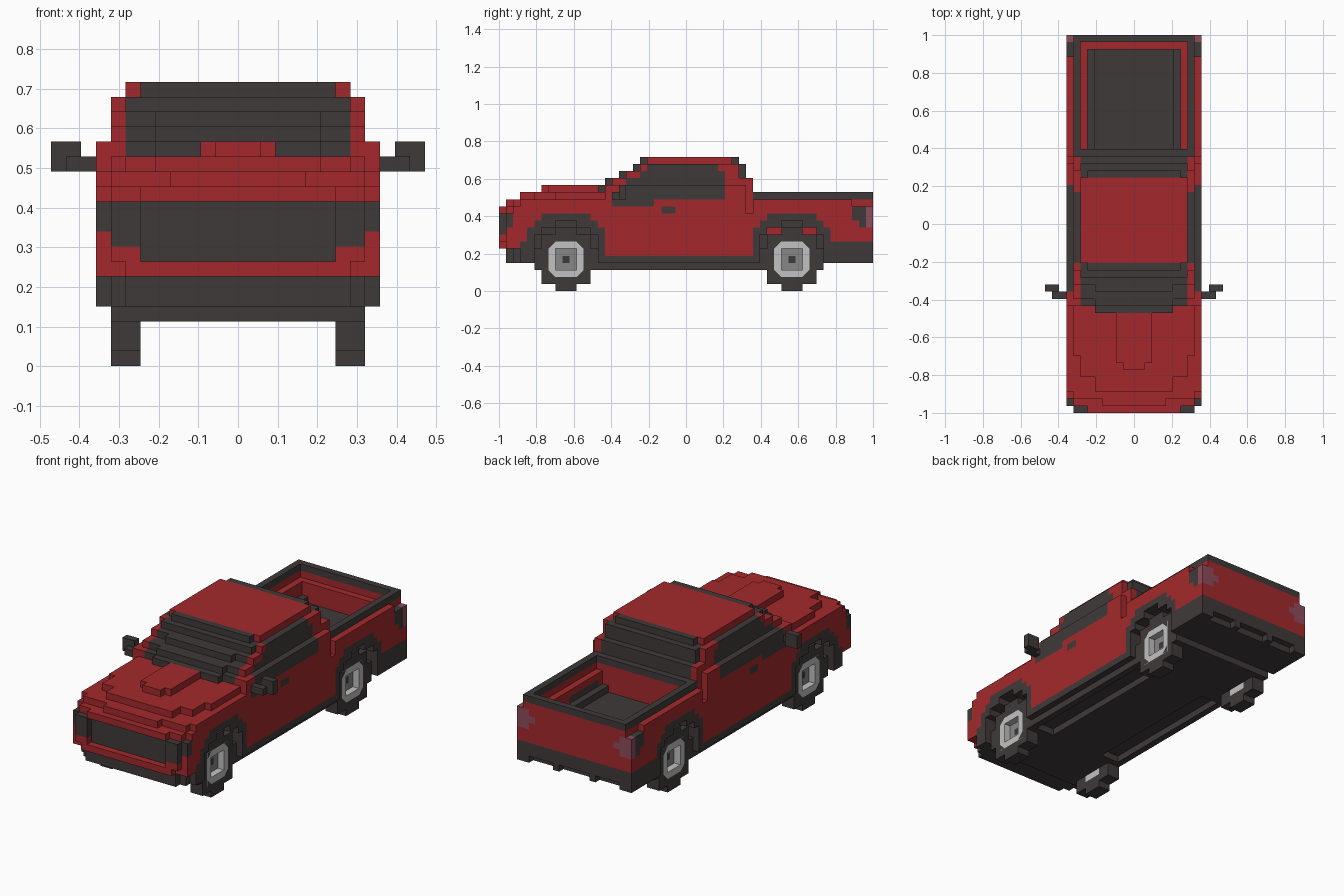
import bpy, bmesh, math

if "Cube" in bpy.data.objects:
    bpy.data.objects.remove(bpy.data.objects["Cube"])

V = 2 / 53                      # block size
COLOURS = {
    "red_paint": (0.37, 0.022, 0.025),
    "charcoal": (0.051, 0.042, 0.042),
    "light_metal": (0.54, 0.54, 0.54),
    "grey_metal": (0.25, 0.245, 0.245),
    "tail_lamp": (0.27, 0.07, 0.105),
}
RED, DARK, LIGHT, GREY, LAMP = COLOURS
MATS = {}
for name, rgb in COLOURS.items():
    m = bpy.data.materials.new(name)
    m.use_nodes = True
    m.diffuse_color = (*rgb, 1)
    m.node_tree.nodes["Principled BSDF"].inputs["Base Color"].default_value = (*rgb, 1)
    MATS[name] = m

cells = {}                      # block position -> (part, colour)


def fill(part, col, xa, xb, y0, y1, z0, z1):
    """Mirrored box of blocks: |x| from xa to xb, y0 <= y < y1, z0 <= z < z1."""
    for x in range(xa, xb + 1):
        for y in range(y0, y1):
            for z in range(z0, z1):
                for s in (x, -x):
                    if part:
                        cells[s, y, z] = (part, col)
                    else:
                        cells.pop((s, y, z), None)


def carve(*box):
    fill(None, None, *box)


def disc(part, col, xa, xb, cy, radius, zmin=0, reach=9):
    """Mirrored blocky disc around a wheel centre."""
    for y in range(cy - reach, cy + reach + 1):
        for z in range(zmin, 14):
            if math.hypot(y - cy, z - 4) < radius:
                fill(part, col, xa, xb, y, y + 1, z, z + 1)


def add_object(name, bm, colours):
    mesh = bpy.data.meshes.new(name)
    bm.to_mesh(mesh)
    bm.free()
    for col in colours:
        mesh.materials.append(MATS[col])
    bpy.context.collection.objects.link(bpy.data.objects.new(name, mesh))


# Chassis with recessed channels, and lower body
fill("chassis", DARK, 0, 8, 5, 46, 3, 4)
carve(5, 7, 14, 36, 3, 4)
fill("body", RED, 0, 9, 1, 53, 5, 12)
fill("body", RED, 0, 8, 0, 1, 6, 11)
fill("body", RED, 0, 6, 0, 1, 11, 12)
fill("body", RED, 0, 9, 15, 53, 12, 13)
carve(9, 9, 1, 2, 11, 12)
fill("chassis", DARK, 0, 9, 1, 53, 4, 5)

# Stepped hood
fill("hood", RED, 0, 4, 1, 2, 12, 13)
fill("hood", RED, 0, 8, 2, 3, 12, 13)
fill("hood", RED, 0, 9, 3, 15, 12, 13)
fill("hood", RED, 0, 5, 3, 5, 13, 14)
fill("hood", RED, 0, 7, 5, 8, 13, 14)
fill("hood", RED, 0, 8, 8, 16, 13, 14)
fill("hood", RED, 0, 1, 6, 7, 14, 15)
fill("hood", RED, 0, 2, 7, 14, 14, 15)

# Front end: recessed grille, wrapped headlights, bumper with stepped corners
carve(0, 6, 0, 1, 7, 11)
fill("grille", DARK, 0, 6, 1, 2, 7, 11)
fill("headlight", DARK, 7, 8, 0, 2, 9, 11)
fill("headlight", DARK, 9, 9, 1, 2, 9, 11)
fill("headlight", DARK, 7, 8, 0, 1, 8, 9)
fill("front_bumper", DARK, 0, 9, 1, 4, 4, 6)
fill("front_bumper", DARK, 9, 9, 3, 5, 4, 7)
carve(8, 8, 0, 1, 6, 7)
carve(8, 9, 1, 2, 4, 6)
carve(9, 9, 2, 3, 4, 6)

# Cab in layers: z, half width, first y, last y, side window start and end
for z, hw, y0, y1, w0, w1 in (
        (13, 9, 14, 36, 16, 32), (14, 9, 14, 36, 17, 32), (15, 8, 15, 36, 18, 32),
        (16, 8, 17, 35, 20, 32), (17, 8, 19, 35, 21, 31), (18, 7, 20, 34, 0, 0)):
    back = y1 if z < 16 else y1 - 1
    fill("cab", RED, 0, hw, y0 + 1, back, z, z + 1)
    glass, depth = (6, 1) if z == 18 else (7, 2)
    if 13 < z < 17:             # centre of the windshield bows forward
        fill("windshield", DARK, 0, 7, y0 + 1, y0 + 4, z, z + 1)
        fill("windshield", DARK, 0, 5, y0, y0 + 1, z, z + 1)
    elif z > 16:
        fill("windshield", DARK, 0, glass, y0, y0 + depth, z, z + 1)
    fill("rear_window", DARK, 0, glass, y1 - depth, y1, z, z + 1)
    fill("side_window", DARK, hw, hw, w0, w1, z, z + 1)
fill("side_window", DARK, 9, 9, 16, 22, 12, 13)
fill("door_handle", DARK, 9, 9, 23, 25, 11, 12)
carve(9, 9, 35, 36, 11, 15)     # gap between cab and bed

# Cargo bed: ledge, well, floor and dark rails
carve(0, 7, 37, 52, 12, 14)
carve(0, 6, 37, 51, 9, 14)
fill("bed_floor", DARK, 0, 6, 37, 51, 8, 9)
fill("bed_floor", DARK, 6, 6, 37, 51, 9, 10)
fill("bed_rail", DARK, 8, 8, 36, 53, 13, 14)
fill("bed_rail", DARK, 0, 8, 36, 37, 13, 14)
fill("bed_rail", DARK, 0, 8, 52, 53, 13, 14)

# Rear bumper with two brackets, and tail lights under notched corners
fill("rear_bumper", DARK, 0, 9, 45, 53, 4, 7)
carve(0, 7, 52, 53, 4, 5)
fill("rear_bumper", DARK, 3, 3, 52, 53, 4, 5)
carve(9, 9, 50, 53, 12, 13)
fill("tail_light", LAMP, 8, 9, 52, 53, 9, 12)
fill("tail_light", LAMP, 7, 7, 52, 53, 10, 11)
fill("tail_light_trim", DARK, 9, 9, 50, 52, 10, 12)
fill("tail_light_trim", DARK, 9, 9, 51, 52, 9, 10)

# Arches and wheels
bm = bmesh.new()
for end, cy in (("front", 9), ("rear", 41)):
    disc(end + "_arch", DARK, 7, 9, cy, 6.75, 4, 5)
    disc(None, None, 8, 9, cy, 5.2, 0, 4)
    if end == "rear":
        fill("body", RED, 7, 7, cy - 4, cy + 4, 8, 9)
    disc(end + "_tyre", DARK, 7, 8, cy, 4.3)
    disc(end + "_rim", LIGHT, 7, 7, cy, 2.6)
    disc(end + "_rim", LIGHT, 8, 8, cy, 2.9)
    carve(8, 8, cy - 1, cy + 2, 3, 6)
    fill(end + "_rim", GREY, 7, 7, cy - 1, cy + 2, 3, 6)
    fill(end + "_hub", DARK, 7, 7, cy, cy + 1, 4, 5)
    # Thin dark triangles that bevel the four rim corners
    for side in (-1, 1):
        for a in (-1, 1):
            for b in (-1, 1):
                tri = [bm.verts.new((side * (8.5 * V + 0.002),
                                     (cy + 0.5 + a * p) * V - 1, (4.5 + b * q) * V))
                       for p, q in ((2.5, 2.5), (1.5, 2.5), (2.5, 1.5))]
                bm.faces.new(tri if side * a * b > 0 else tri[::-1])
add_object("rim_corners", bm, [DARK])

# Door mirrors
fill("mirror", DARK, 10, 11, 16, 17, 13, 14)
fill("mirror", DARK, 11, 12, 17, 18, 13, 15)

# Collect exposed block sides, grouped by part, colour and plane
groups = {}
for c, (part, col) in cells.items():
    for axis in range(3):
        for sign in (0, 1):
            n = list(c)
            n[axis] += 1 if sign else -1
            if tuple(n) not in cells:
                key = (axis, sign, c[axis] + sign, col)
                uv = (c[(axis + 1) % 3], c[(axis + 2) % 3])
                groups.setdefault(part, {}).setdefault(key, set()).add(uv)

# Merge the sides into large rectangles and make one object per part
for part, planes in groups.items():
    bm = bmesh.new()
    verts, slots = {}, []

    def vert(axis, d, u, v):
        p = [0, 0, 0]
        p[axis], p[(axis + 1) % 3], p[(axis + 2) % 3] = d, u, v
        p = tuple(p)
        if p not in verts:
            verts[p] = bm.verts.new(((p[0] - 0.5) * V, p[1] * V - 1, p[2] * V))
        return verts[p]

    for (axis, sign, d, col), open_set in planes.items():
        if col not in slots:
            slots.append(col)
        while open_set:
            u0, v0 = min(open_set)
            u1, v1 = u0 + 1, v0 + 1
            while (u0, v1) in open_set:
                v1 += 1
            while all((u1, v) in open_set for v in range(v0, v1)):
                u1 += 1
            open_set -= {(u, v) for u in range(u0, u1) for v in range(v0, v1)}
            quad = [vert(axis, d, *q) for q in ((u0, v0), (u1, v0), (u1, v1), (u0, v1))]
            face = bm.faces.new(quad if sign else quad[::-1])
            face.material_index = slots.index(col)
    add_object(part, bm, slots)
